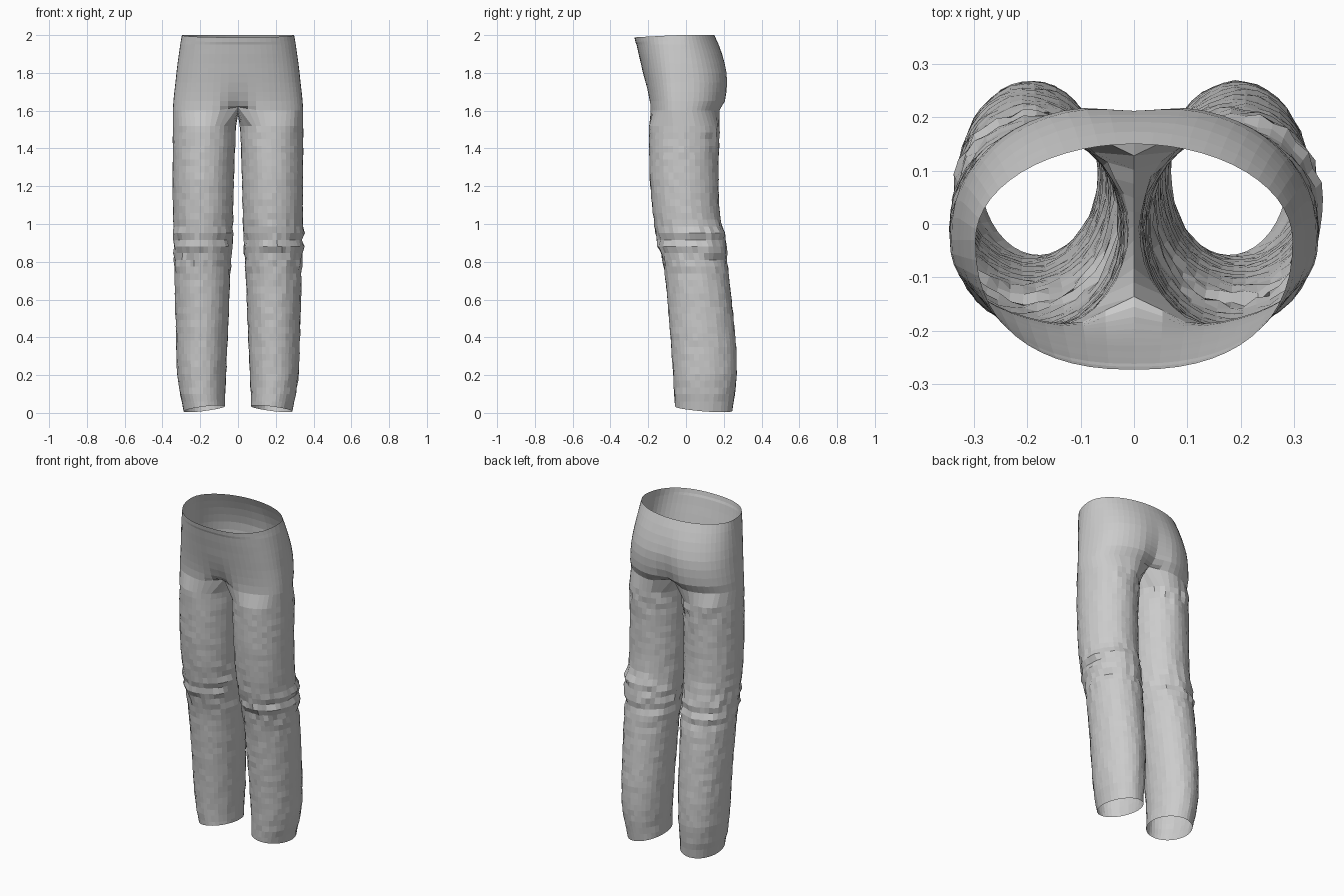
import bpy, bmesh, math, random

if "Cube" in bpy.data.objects:
    bpy.data.objects.remove(bpy.data.objects["Cube"])

random.seed(4)
OUT, INN = 29, 9            # vertices on the outer arc and the inner thigh arc
N = OUT + INN
SPAN = math.radians(128)    # half angle covered by the outer arc

# leg stations: z, inner x, outer x, front y, back y
LEG = [(0.02, .068, .288, -.058, .245), (0.1, .068, .308, -.062, .258),
       (0.2, .063, .322, -.068, .268), (0.35, .056, .327, -.078, .265),
       (0.5, .05, .331, -.09, .252), (0.7, .042, .336, -.107, .23),
       (0.8, .036, .339, -.122, .216), (0.9, .031, .341, -.15, .203),
       (1.0, .027, .342, -.168, .184), (1.1, .024, .344, -.18, .175),
       (1.25, .021, .345, -.192, .172), (1.4, .016, .345, -.195, .172),
       (1.52, .01, .345, -.196, .176)]

# hip stations: z, half width, front y, back y, front dent, back dent
HIP = [(1.60, .345, -.196, .188, .06, .06), (1.65, .342, -.199, .216, .025, .035),
       (1.70, .337, -.207, .223, .01, .022), (1.75, .331, -.217, .225, .003, .015),
       (1.80, .326, -.228, .222, 0, .01), (1.85, .320, -.239, .21, 0, .006),
       (1.90, .313, -.251, .194, 0, .003), (1.95, .306, -.262, .173, 0, 0),
       (2.00, .297, -.273, .150, 0, 0)]


def sample(table, z):
    for a, b in zip(table, table[1:]):
        if z <= b[0] + 1e-6:
            t = (z - a[0]) / (b[0] - a[0])
            return [p + (q - p) * t for p, q in zip(a, b)]
    return table[-1]


def bump(v, centre, width):
    return math.exp(-((v - centre) / width) ** 2)


def leg_ring(z, side):
    _, xi, xo, yf, yb = sample(LEG, z)
    cx, rx, cy, ry = (xi + xo) / 2, (xo - xi) / 2, (yf + yb) / 2, (yb - yf) / 2
    pts = []
    for i in range(N):
        if i < OUT:
            a = -SPAN + 2 * SPAN * i / (OUT - 1)
        else:
            a = SPAN + (2 * math.pi - 2 * SPAN) * (i - OUT + 1) / (INN + 1)
        # creases at knee and below the seat, small crumples elsewhere
        knee = bump(z, .88, .12)
        seat = bump(z, 1.47, .07) * max(0, math.sin(a))
        ruffle = .002 + .005 * knee + .006 * seat
        d = random.uniform(-ruffle, ruffle)
        d += knee * .004 * math.sin(z * 75 + 1.5 * math.sin(a))
        if side > 0:        # deeper folds behind the right-hand knee
            reach = max(0, math.cos(a - math.radians(55)))
            d += reach * (.022 * bump(z, .96, .025) + .018 * bump(z, .88, .025))
        if z < .05:
            d = 0
        x = max(.004, cx + (rx + d) * math.cos(a))
        y = cy + (ry + d) * math.sin(a)
        h = z
        if z < .05:         # cuff edge dips on the outer side
            h = .022 - .014 * math.cos(a) - .012 * math.sin(a)
        pts.append((x, y, h))
    return pts


def hip_ring(row):
    z, w, yf, yb, df, db = row
    pts = []
    for i in range(OUT):
        a = -math.pi / 2 + math.pi * i / (OUT - 1)
        c, s = max(0, math.cos(a)), math.sin(a)
        back = s > 0
        e = 2 / (2.35 if not back else 2.4 - .4 * max(0, (z - 1.75) / .25))
        x = 0 if i in (0, OUT - 1) else w * c ** e
        y = -.03 + (abs(s) ** e) * ((yb + .03) if back else (yf + .03))
        near = bump(x, 0, .07)
        y += -db * near if back else df * near
        lift = .02 * near if z < 1.62 else 0
        tilt = -.012 * max(0, -s) if z > 1.97 else 0
        pts.append((x, y, z + lift + tilt))
    return pts


def build_side(bm, side):
    def add(pts):
        return [bm.verts.new((side * x, y, z)) for x, y, z in pts]

    def bridge(lo, hi, closed):
        n = len(hi)
        for i in range(n if closed else n - 1):
            j = (i + 1) % n
            bm.faces.new((lo[i], lo[j], hi[j], hi[i]))

    # leg tube
    levels = [.02, .06] + [.1 + .0355 * k for k in range(41)]
    prev = None
    for z in levels:
        ring = add(leg_ring(z, side))
        if prev:
            bridge(prev, ring, True)
        prev = ring
    # crotch ring: outer arc plus a saddle on the centre line
    pts = hip_ring(HIP[0])
    f, b = pts[0], pts[-1]
    for k in range(1, INN + 1):
        u = k / (INN + 1)
        pts.append((0, b[1] + (f[1] - b[1]) * u, f[2] - .045 * math.sin(math.pi * u)))
    ring = add(pts)
    bridge(prev, ring, True)
    # hips up to the open waist
    prev = ring[:OUT]
    for k in range(1, 17):
        ring = add(hip_ring(sample(HIP, 1.6 + .025 * k)))
        bridge(prev, ring, False)
        prev = ring


# trousers: both sides welded on the centre seam
bm = bmesh.new()
for side in (1, -1):
    build_side(bm, side)
bmesh.ops.remove_doubles(bm, verts=bm.verts, dist=.0005)
bmesh.ops.recalc_face_normals(bm, faces=bm.faces)
mesh = bpy.data.meshes.new("trousers")
bm.to_mesh(mesh)
bm.free()
trousers = bpy.data.objects.new("trousers", mesh)
bpy.context.collection.objects.link(trousers)
